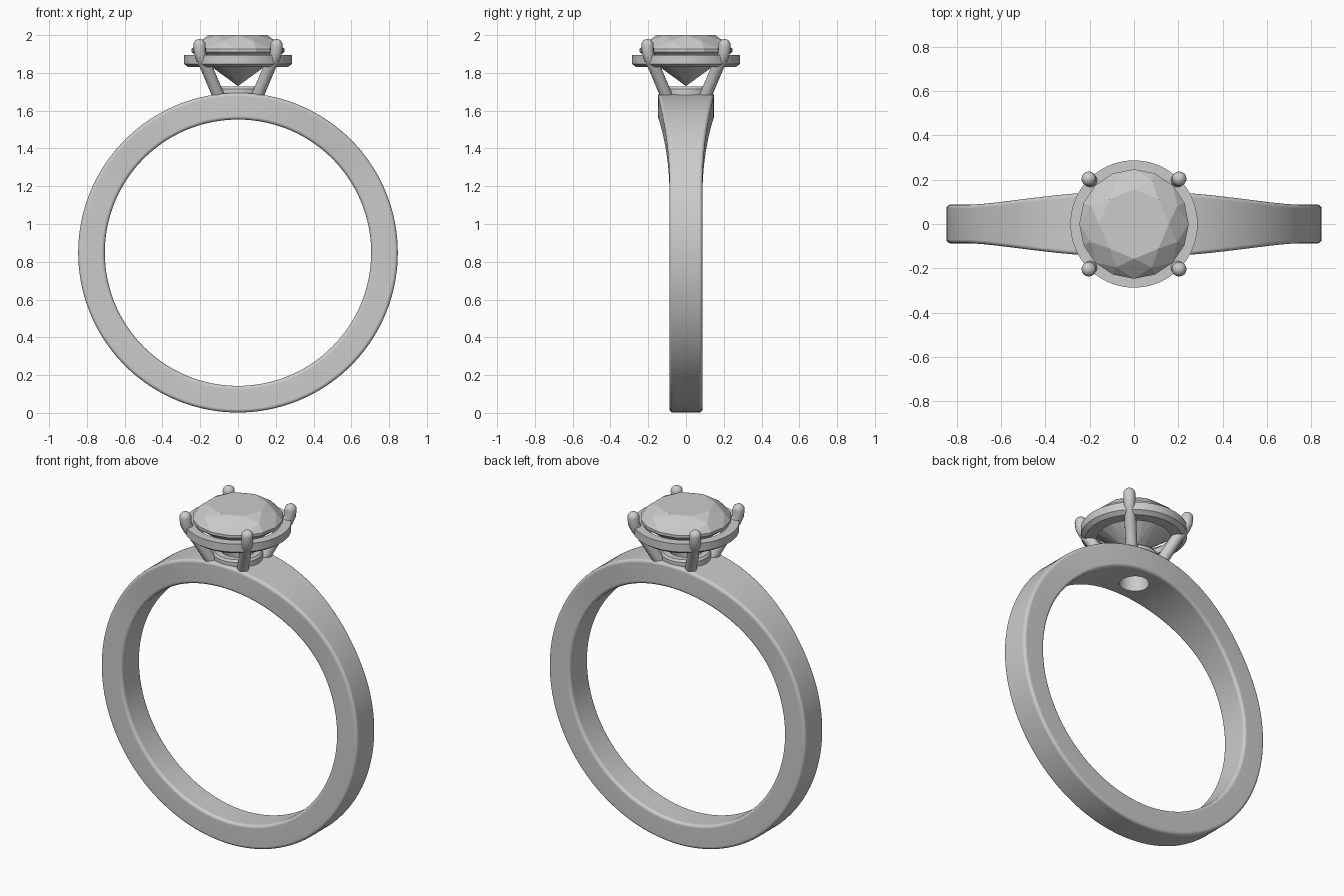
import bpy, bmesh, math
from math import sin, cos, pi, radians

if "Cube" in bpy.data.objects:
    bpy.data.objects.remove(bpy.data.objects["Cube"], do_unlink=True)

metal = bpy.data.materials.new("light_grey")
metal.use_nodes = True
GREY = (0.6, 0.6, 0.6, 1)
metal.diffuse_color = GREY
metal.node_tree.nodes["Principled BSDF"].inputs["Base Color"].default_value = GREY


def add_object(name, bm):
    bmesh.ops.recalc_face_normals(bm, faces=bm.faces)
    mesh = bpy.data.meshes.new(name)
    bm.to_mesh(mesh)
    bm.free()
    mesh.materials.append(metal)
    obj = bpy.data.objects.new(name, mesh)
    bpy.context.collection.objects.link(obj)
    return obj


def activate(obj):
    bpy.ops.object.select_all(action='DESELECT')
    obj.select_set(True)
    bpy.context.view_layer.objects.active = obj


def smooth(obj, angle=35):
    activate(obj)
    bpy.ops.object.shade_smooth_by_angle(angle=radians(angle))


def loop_surface(name, section, steps, place):
    """Sweep a closed section around a full turn; place(angle, point) gives the position."""
    bm = bmesh.new()
    rings = [[bm.verts.new(place(2 * pi * i / steps, p)) for p in section(2 * pi * i / steps)]
             for i in range(steps)]
    for i, a in enumerate(rings):
        b = rings[(i + 1) % steps]
        for j in range(len(a)):
            k = (j + 1) % len(a)
            bm.faces.new((a[j], a[k], b[k], b[j]))
    return add_object(name, bm)


# Band: rounded rectangular section that widens towards the top
CENTRE, OUTER, INNER, ROUND = 0.848, 0.846, 0.705, 0.018


def band_section(angle):
    t = min(angle, 2 * pi - angle) / radians(66)
    half = 0.087 + 0.062 * (0.5 + 0.5 * cos(pi * min(t, 1)))
    mid, depth = (OUTER + INNER) / 2, (OUTER - INNER) / 2
    points = []
    for corner, (sr, sy) in enumerate(((1, 1), (-1, 1), (-1, -1), (1, -1))):
        for s in range(5):
            a = pi / 2 * (corner + s / 4)
            points.append((mid + sr * (depth - ROUND) + ROUND * cos(a),
                           sy * (half - ROUND) + ROUND * sin(a)))
    return points


band = loop_surface("band", band_section, 160,
                    lambda a, p: (p[0] * sin(a), p[1], CENTRE + p[0] * cos(a)))

# Round opening under the stone
bpy.ops.mesh.primitive_cylinder_add(vertices=48, radius=0.08, depth=0.5, location=(0, 0, 1.62))
cutter = bpy.context.object
cutter.name = "hole_cutter"
cutter.data.materials.append(metal)
cutter.hide_render = True
hole = band.modifiers.new("hole", 'BOOLEAN')
hole.operation = 'DIFFERENCE'
hole.object = cutter
hole.solver = 'EXACT'
activate(band)
bpy.ops.object.modifier_apply(modifier=hole.name)
bpy.data.objects.remove(cutter, do_unlink=True)
smooth(band)
weighted = band.modifiers.new("weighted_normals", 'WEIGHTED_NORMAL')
weighted.keep_sharp = True


# Turned rings of the setting
def turned_ring(name, profile):
    smooth(loop_surface(name, lambda a: profile, 96,
                        lambda a, p: (p[0] * cos(a), p[0] * sin(a), p[1])), 25)


turned_ring("base_ring", [(0.08, 1.66), (0.135, 1.66), (0.135, 1.715), (0.125, 1.727),
                          (0.09, 1.727), (0.08, 1.715)])
turned_ring("stone_collar", [(0.2, 1.83), (0.262, 1.83), (0.287, 1.848), (0.287, 1.895),
                             (0.235, 1.895), (0.2, 1.865)])


# Four prongs with domed tips
def prong(name, sx, sy):
    path = [(0.1, 1.67, 0.032), (0.165, 1.825, 0.032), (0.192, 1.875, 0.03), (0.202, 1.91, 0.032)]
    path += [(0.204, 1.946 + 0.033 * sin(a), 0.033 * cos(a))
             for a in (radians(d) for d in range(0, 90, 16))]
    path.append((0.204, 1.979, 0.001))
    curve = bpy.data.curves.new(name, 'CURVE')
    curve.dimensions = '3D'
    curve.bevel_depth = 1.0
    curve.bevel_resolution = 6
    curve.use_fill_caps = True
    spline = curve.splines.new('POLY')
    spline.points.add(len(path) - 1)
    for point, (d, z, r) in zip(spline.points, path):
        point.co = (sx * d, sy * d, z, 1)
        point.radius = r
    curve.materials.append(metal)
    obj = bpy.data.objects.new(name, curve)
    bpy.context.collection.objects.link(obj)
    activate(obj)
    bpy.ops.object.convert(target='MESH')
    smooth(bpy.context.object, 50)


for side, sx in (("left", 1), ("right", -1)):
    for end, sy in (("front", -1), ("back", 1)):
        prong(f"{end}_{side}_prong", sx, sy)

# Brilliant-cut stone with flat facets
bm = bmesh.new()


def ring(count, radius, z, offset=0):
    return [bm.verts.new((radius * cos(2 * pi * (i + offset) / count),
                          radius * sin(2 * pi * (i + offset) / count), z)) for i in range(count)]


table = ring(8, 0.157, 2.0)
star = ring(8, 0.211, 1.969, 0.5)
upper = ring(16, 0.247, 1.927)
lower = ring(16, 0.247, 1.911)
pavilion = ring(8, 0.06, 1.771, 0.5)
culet = bm.verts.new((0, 0, 1.73))
bm.faces.new(table)
for i in range(8):
    n, g = (i + 1) % 8, 2 * i
    g1, g2 = g + 1, (g + 2) % 16
    bm.faces.new((table[i], table[n], star[i]))
    bm.faces.new((table[i], star[i], upper[g], star[i - 1]))
    bm.faces.new((culet, pavilion[i], lower[g], pavilion[i - 1]))
    for a, b in ((g, g1), (g1, g2)):
        bm.faces.new((star[i], upper[a], upper[b]))
        bm.faces.new((upper[a], lower[a], lower[b], upper[b]))
        bm.faces.new((pavilion[i], lower[a], lower[b]))
add_object("stone", bm)
